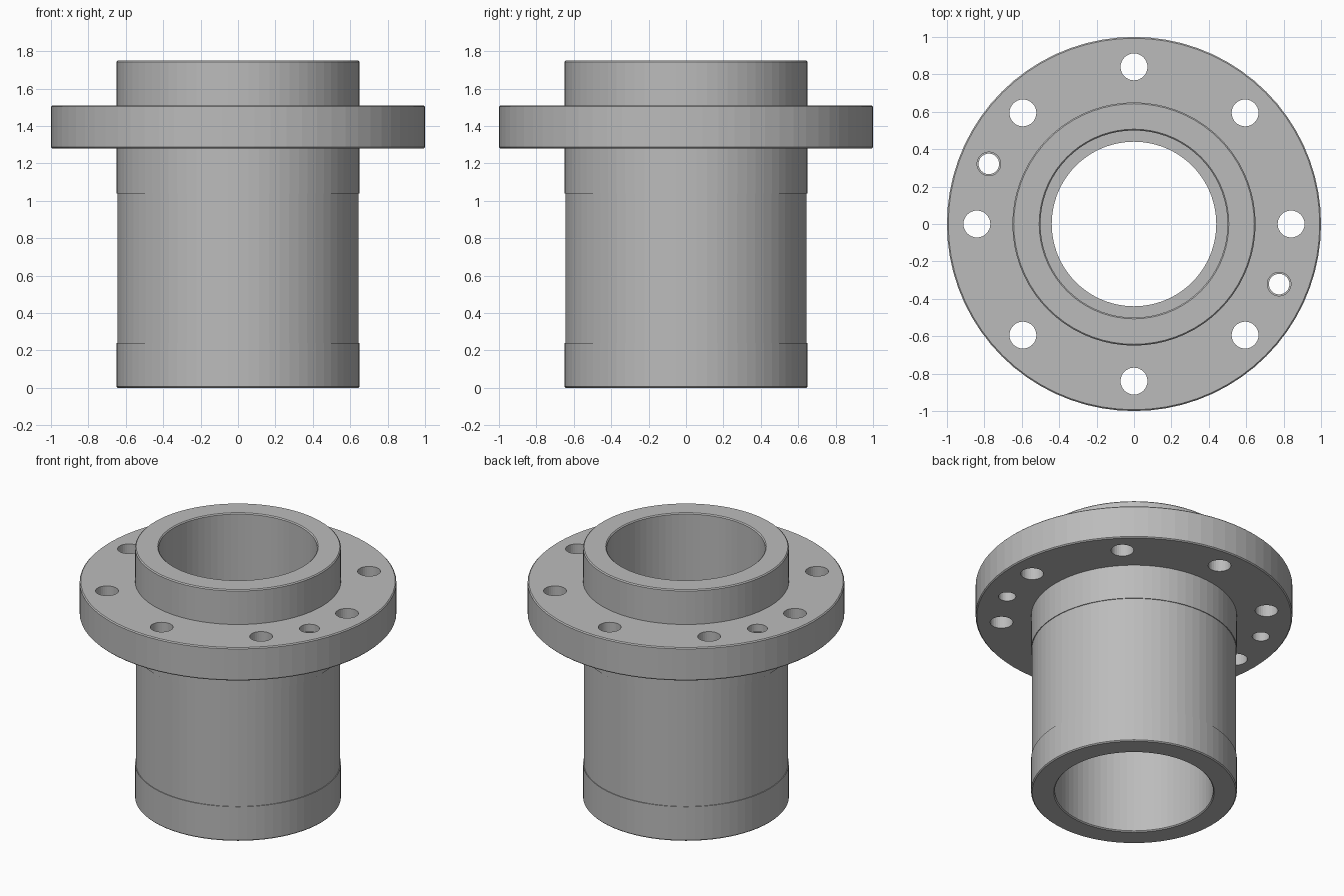
import bpy, bmesh, math
from mathutils import Vector

cube = bpy.data.objects.get("Cube")
if cube:
    bpy.data.objects.remove(cube, do_unlink=True)

SEGMENTS = 72
C = 0.007  # edge chamfer

steel = bpy.data.materials.new("grey steel")
steel.use_nodes = True
GREY = (0.50, 0.50, 0.50, 1)
steel.diffuse_color = GREY
steel.node_tree.nodes["Principled BSDF"].inputs["Base Color"].default_value = GREY


def lathe(name, profile, steps):
    """Revolve a closed (radius, z) profile around the z axis."""
    bm = bmesh.new()
    verts = [bm.verts.new((r, 0, z)) for r, z in profile]
    edges = [bm.edges.new((v, verts[i - 1])) for i, v in enumerate(verts)]
    bmesh.ops.spin(bm, geom=verts + edges, cent=(0, 0, 0), axis=(0, 0, 1),
                   angle=math.tau, steps=steps, use_merge=True)
    bmesh.ops.remove_doubles(bm, verts=bm.verts, dist=1e-5)
    bmesh.ops.recalc_face_normals(bm, faces=bm.faces)
    mesh = bpy.data.meshes.new(name)
    bm.to_mesh(mesh)
    bm.free()
    mesh.materials.append(steel)
    obj = bpy.data.objects.new(name, mesh)
    bpy.context.collection.objects.link(obj)
    return obj


def drill(bm, angle, radius, bottom, top):
    """Add one drill cylinder on the bolt circle."""
    made = bmesh.ops.create_cone(bm, cap_ends=True, segments=32,
                                 radius1=radius, radius2=radius, depth=top - bottom)
    centre = Vector((0.84 * math.cos(angle), 0.84 * math.sin(angle), (top + bottom) / 2))
    bmesh.ops.translate(bm, verts=made["verts"], vec=centre)


def cut(target, name, holes):
    """Subtract a set of drill cylinders from the target."""
    bm = bmesh.new()
    for hole in holes:
        drill(bm, *hole)
    mesh = bpy.data.meshes.new(name)
    bm.to_mesh(mesh)
    bm.free()
    mesh.materials.append(steel)
    cutter = bpy.data.objects.new(name, mesh)
    bpy.context.collection.objects.link(cutter)
    cutter.hide_render = True
    cutter.hide_viewport = True
    mod = target.modifiers.new(name, "BOOLEAN")
    mod.operation = "DIFFERENCE"
    mod.solver = "EXACT"
    mod.object = cutter


# Flanged sleeve: outer wall upward, then the stepped bore downward
R, F, B = 0.65, 1.0, 0.50
sleeve = lathe("flanged_sleeve", [
    (R - C, 0), (R, C), (R, 0.24), (0.645, 0.24), (0.645, 1.04), (R, 1.04),
    (R, 1.28), (F - C, 1.28), (F, 1.28 + C), (F, 1.51 - C), (F - C, 1.51),
    (R, 1.51), (R, 1.75 - C), (R - C, 1.75),
    (B + C, 1.75), (B, 1.75 - C), (B, 1.15), (0.44, 1.15),
    (0.44, 0.60), (B, 0.60), (B, C), (B + C, 0),
], SEGMENTS)

# Eight bolt holes and two stepped pin holes through the flange
cut(sleeve, "bolt_hole_cutter",
    [(i * math.tau / 8, 0.072, 1.2, 1.6) for i in range(8)])
pins = [math.radians(a) for a in (-22.5, 157.5)]
cut(sleeve, "pin_hole_cutter", [(a, 0.055, 1.2, 1.6) for a in pins])
cut(sleeve, "pin_recess_cutter", [(a, 0.063, 1.46, 1.6) for a in pins])
